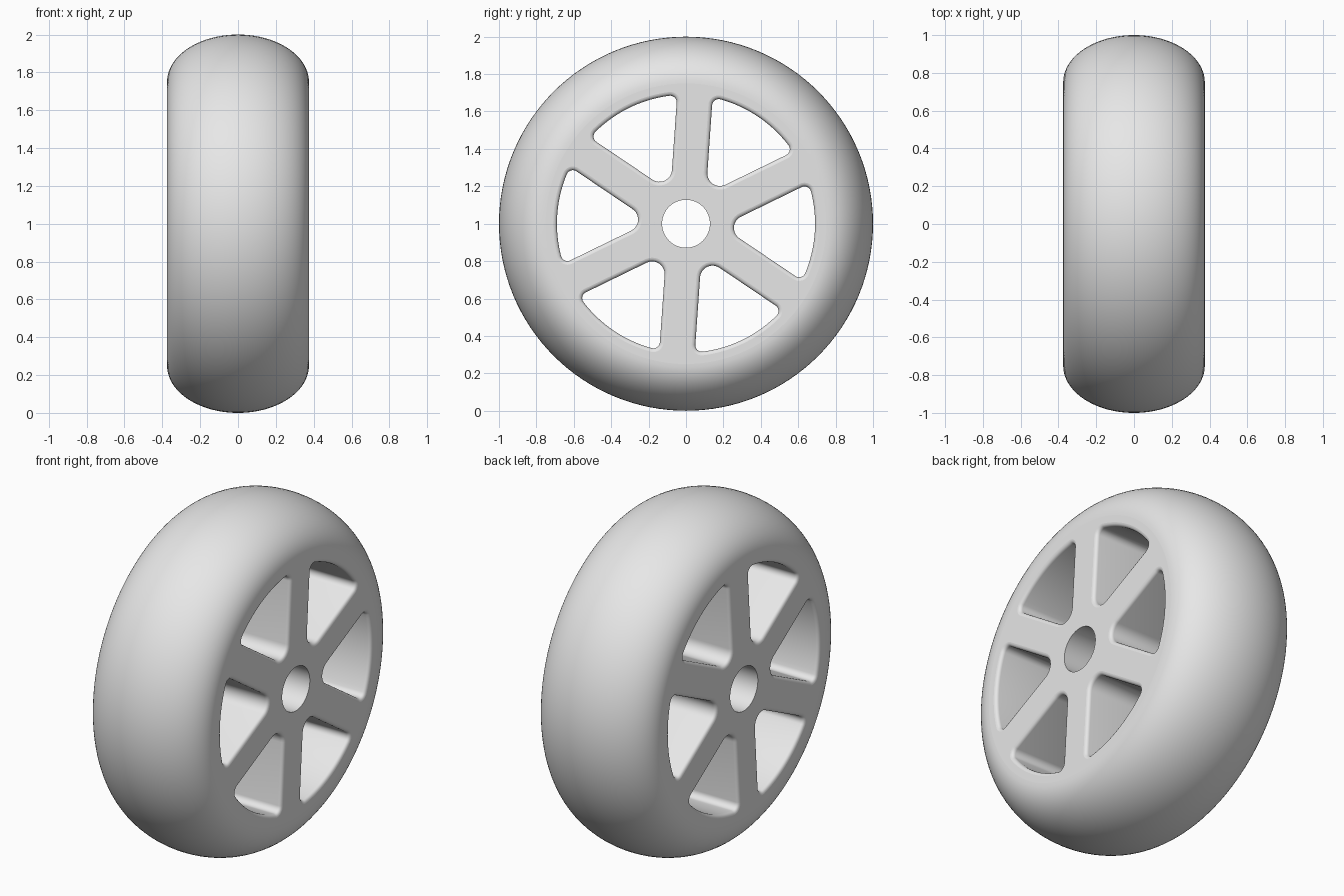
import bpy, bmesh
from math import sin, cos, asin, pi, radians
from mathutils import Matrix, Vector

if "Cube" in bpy.data.objects:
    bpy.data.objects.remove(bpy.data.objects["Cube"], do_unlink=True)

HALF = 0.375        # half width of the wheel
SEAT = 0.75         # radius where tyre meets rim
RIM_IN = 0.69       # outer radius of the openings
HUB_R = 0.128       # axle hole
SPOKE = 0.095       # half width of a spoke
EDGE = 0.02         # rounded edge of the openings
SLEEVE = 0.15
CENTRE = Vector((0, 0, 1))

grey = bpy.data.materials.new("light grey")
grey.use_nodes = True
grey.diffuse_color = (0.8, 0.8, 0.8, 1)
grey.node_tree.nodes["Principled BSDF"].inputs["Base Color"].default_value = (0.8, 0.8, 0.8, 1)


def shade(obj):
    bpy.ops.object.select_all(action='DESELECT')
    obj.select_set(True)
    bpy.context.view_layer.objects.active = obj
    if obj.type == 'CURVE':
        bpy.ops.object.convert(target='MESH')
        obj = bpy.context.object
    bpy.ops.object.shade_smooth_by_angle(angle=radians(35))


def lathe(name, profile, steps):
    """Revolve a closed (x, radius) profile about the axle."""
    bm = bmesh.new()
    verts = [bm.verts.new((x, 0, r)) for x, r in profile]
    edges = [bm.edges.new((v, verts[i - 1])) for i, v in enumerate(verts)]
    bmesh.ops.spin(bm, geom=verts + edges, cent=(0, 0, 0), axis=(1, 0, 0),
                   angle=2 * pi, steps=steps, use_merge=True)
    bmesh.ops.remove_doubles(bm, verts=bm.verts, dist=1e-5)
    bmesh.ops.recalc_face_normals(bm, faces=bm.faces)
    mesh = bpy.data.meshes.new(name)
    bm.to_mesh(mesh)
    bm.free()
    obj = bpy.data.objects.new(name, mesh)
    obj.location = CENTRE
    mesh.materials.append(grey)
    bpy.context.collection.objects.link(obj)
    shade(obj)


def arc(cx, cy, r, a, b, n):
    return [Vector((cx + r * cos(a + (b - a) * i / n),
                    cy + r * sin(a + (b - a) * i / n), 0)) for i in range(n + 1)]


def opening(turn, inner=0.067, outer=0.035):
    """Rounded wedge between two spokes."""
    sector = radians(30)
    ring = RIM_IN - outer
    t = sector - asin((SPOKE + outer) / ring)
    pts = arc(0, 0, RIM_IN, -t, t, 20)
    pts += arc(ring * cos(t), ring * sin(t), outer, t, sector + pi / 2, 8)[1:]
    pts += arc((SPOKE + inner) / sin(sector), 0, inner, sector + pi / 2, 3 * pi / 2 - sector, 12)
    pts += arc(ring * cos(t), -ring * sin(t), outer, -sector - pi / 2, -t, 8)[:-1]
    spin = Matrix.Rotation(turn, 3, 'Z')
    return [spin @ p for p in pts]


# tyre with an elliptical tread
tread = [(HALF * cos(pi * i / 40), SEAT + 0.25 * sin(pi * i / 40)) for i in range(41)]
lathe("tyre", tread, 128)

# hub sleeve around the axle hole
outside = SLEEVE + EDGE
lathe("hub_sleeve", [(-HALF, HUB_R), (HALF, HUB_R), (HALF, outside), (-HALF, outside)], 64)

# rim, spokes and hub as one pierced disc
curve = bpy.data.curves.new("spoked_rim", 'CURVE')
curve.dimensions = '2D'
curve.fill_mode = 'BOTH'
curve.extrude = HALF - EDGE
curve.bevel_depth = EDGE
curve.bevel_resolution = 3
curve.offset = -EDGE
loops = [arc(0, 0, SEAT + EDGE, 0, 2 * pi, 128)[:-1], arc(0, 0, SLEEVE, 0, 2 * pi, 64)[:-1]]
loops += [opening(radians(-4 + 60 * k)) for k in range(6)]
for loop in loops:
    spline = curve.splines.new('POLY')
    spline.points.add(len(loop) - 1)
    for point, p in zip(spline.points, loop):
        point.co = (p.x, p.y, 0, 1)
    spline.use_cyclic_u = True
curve.materials.append(grey)
rim = bpy.data.objects.new("spoked_rim", curve)
rim.location = CENTRE
rim.rotation_euler = (pi / 2, 0, pi / 2)
bpy.context.collection.objects.link(rim)
shade(rim)
